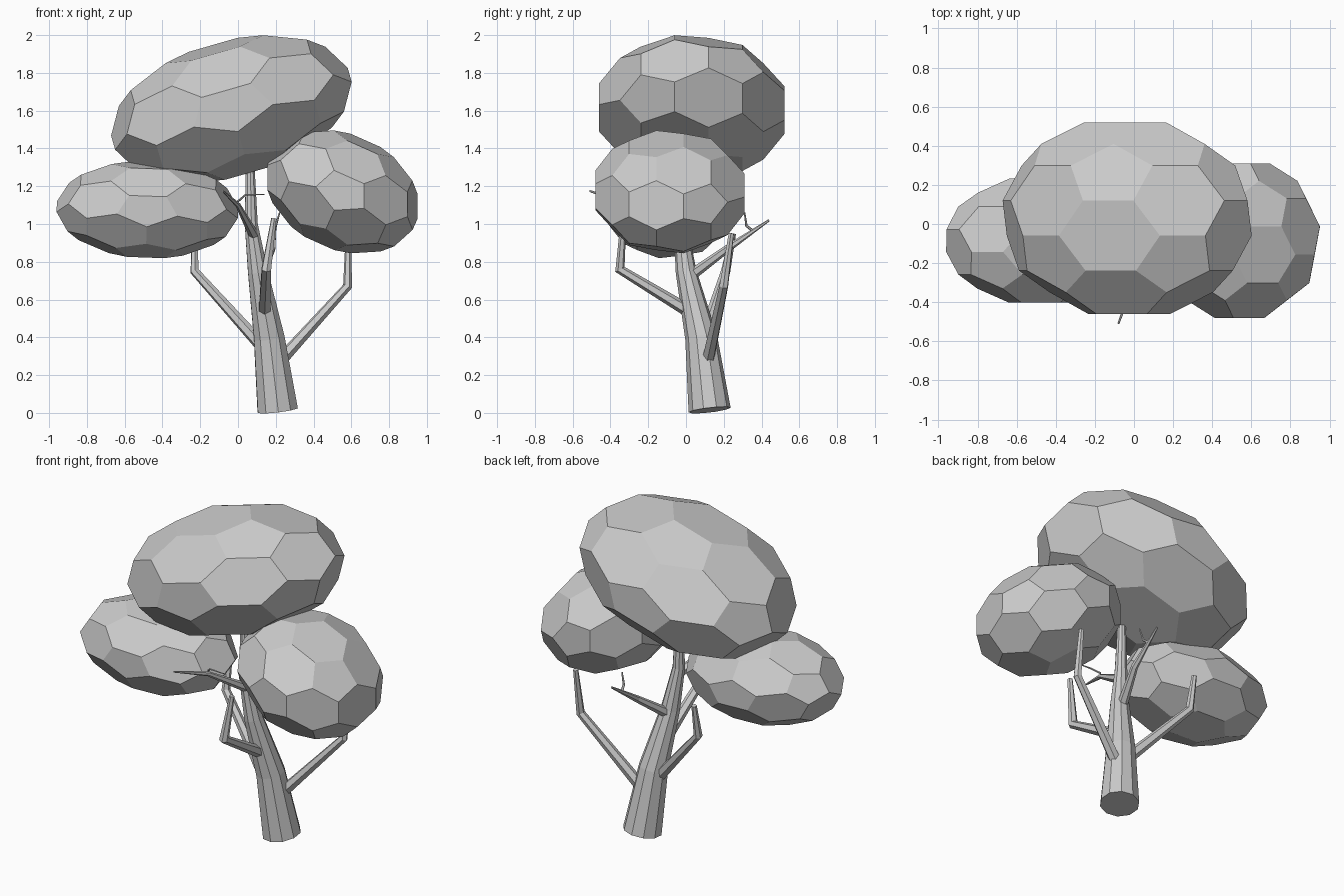
import bpy, bmesh
from math import sin, cos, pi, radians
from mathutils import Vector, Matrix

if "Cube" in bpy.data.objects:
    bpy.data.objects.remove(bpy.data.objects["Cube"])


def finish(name, bm):
    bmesh.ops.recalc_face_normals(bm, faces=bm.faces)
    me = bpy.data.meshes.new(name)
    bm.to_mesh(me)
    bm.free()
    ob = bpy.data.objects.new(name, me)
    bpy.context.collection.objects.link(ob)
    return ob


# Tapered faceted tube through path points (x, y, z, radius)
def limb(name, path, sides):
    bm = bmesh.new()
    pts = [Vector(p[:3]) for p in path]
    rings = []
    for i, p in enumerate(pts):
        a = (pts[i] - pts[i - 1]).normalized() if i else Vector()
        b = (pts[i + 1] - p).normalized() if i < len(pts) - 1 else Vector()
        t = (a + b).normalized()
        ref = Vector((0.3, 1, 0)) if abs(t.y) < 0.7 else Vector((1, 0, 0))
        if i == 0:
            u = t.cross(ref).normalized()
        else:
            u = (u - t * u.dot(t)).normalized()
        v = t.cross(u)
        r = path[i][3]
        rings.append([bm.verts.new(p + r * (u * cos(2 * pi * k / sides) + v * sin(2 * pi * k / sides)))
                      for k in range(sides)])
    for lo, hi in zip(rings, rings[1:]):
        for k in range(sides):
            n = (k + 1) % sides
            bm.faces.new((lo[k], lo[n], hi[n], hi[k]))
    bm.faces.new(rings[0][::-1])
    bm.faces.new(rings[-1])
    return finish(name, bm)


# Leaf clump: icosahedron with its corners cut into pentagons, axis along y
def clump(name, centre, radii, tilt):
    ico = [Vector((0, s, 0)) for s in (-1, 1)]
    for s in (-1, 1):
        for k in range(5):
            a = s * pi / 2 + 2 * pi * k / 5
            ico.append(Vector((0.8944 * cos(a), s * 0.4472, 0.8944 * sin(a))))
    bm = bmesh.new()
    for p in ico:
        for q in ico:
            if 0.1 < (p - q).length < 1.2:
                bm.verts.new(p.lerp(q, 1 / 3).normalized())
    bmesh.ops.convex_hull(bm, input=bm.verts)
    bmesh.ops.dissolve_limit(bm, angle_limit=radians(2), verts=bm.verts, edges=bm.edges)
    bm.transform(Matrix.Translation(centre) @ Matrix.Rotation(radians(-tilt), 4, 'Y')
                 @ Matrix.Diagonal((*radii, 1)))
    return finish(name, bm)


# Foliage
clump("top_foliage", (-0.035, 0.03, 1.61), (0.665, 0.522, 0.365), 16)
clump("left_foliage", (-0.48, -0.085, 1.075), (0.49, 0.337, 0.262), -2)
clump("right_foliage", (0.553, -0.085, 1.17), (0.43, 0.42, 0.31), -24)

# Trunk
limb("trunk", [(0.21, 0.125, 0.015, 0.112), (0.165, 0.08, 0.4, 0.085), (0.105, 0.0, 0.75, 0.055),
               (0.07, -0.03, 1.0, 0.036), (0.065, -0.03, 1.28, 0.025)], 10)

# Branches
branches = {
    "right_branch": [(0.2, 0.11, 0.25, 0.035), (0.58, 0.2, 0.67, 0.025), (0.585, 0.24, 0.95, 0.015)],
    "left_branch": [(0.13, 0.08, 0.35, 0.035), (-0.23, 0.21, 0.75, 0.025), (-0.23, 0.25, 0.95, 0.015)],
    "front_branch": [(0.14, 0.03, 0.53, 0.035), (0.15, -0.35, 0.76, 0.028), (0.19, -0.33, 1.03, 0.015)],
    "back_branch": [(0.1, 0.0, 0.71, 0.032), (0.18, 0.22, 0.87, 0.02), (0.2, 0.44, 1.02, 0.006)],
    "back_twig": [(0.19, 0.36, 0.96, 0.008), (0.2, 0.32, 0.99, 0.007), (0.22, 0.31, 1.06, 0.004)],
    "upper_branch": [(0.09, -0.02, 0.93, 0.028), (0.0, -0.29, 1.1, 0.014), (-0.08, -0.51, 1.175, 0.005)],
    "upper_twig": [(0.0, -0.29, 1.12, 0.006), (0.04, -0.33, 1.155, 0.005), (0.14, -0.34, 1.157, 0.003)],
}
for name, path in branches.items():
    limb(name, path, 6)
